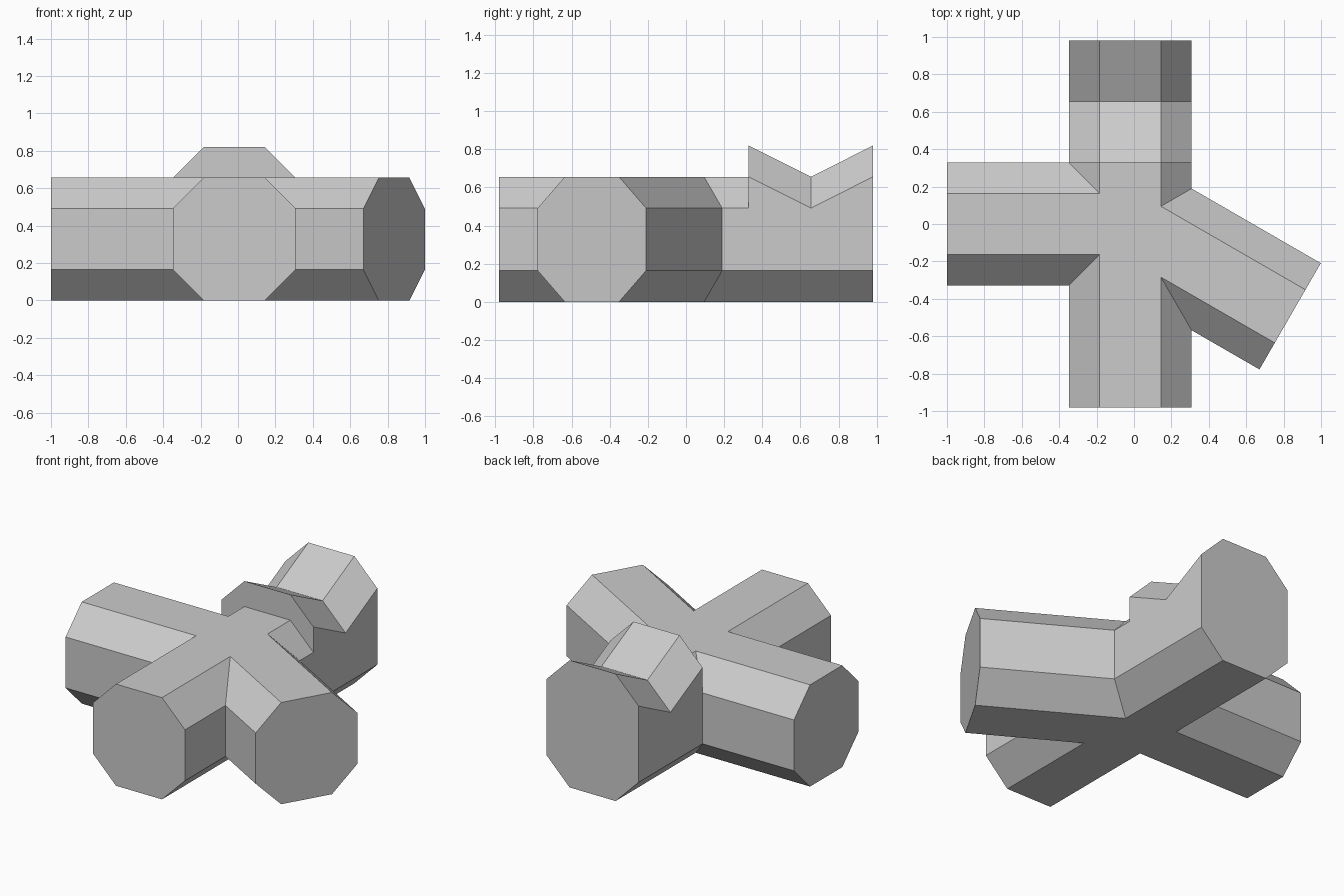
import bpy, bmesh, math
from mathutils import Matrix

cube = bpy.data.objects.get("Cube")
if cube:
    bpy.data.objects.remove(cube, do_unlink=True)

R, C = 0.328, 0.164          # octagon half width and chamfer
CX = -0.02                   # x position of the junction centre

grey = bpy.data.materials.new("light grey")
grey.use_nodes = True
grey.diffuse_color = (0.6, 0.6, 0.6, 1)
bsdf = next(n for n in grey.node_tree.nodes if n.type == 'BSDF_PRINCIPLED')
bsdf.inputs["Base Color"].default_value = (0.6, 0.6, 0.6, 1)


def pipe(name, stations, angle):
    """Octagonal pipe along local +x; stations are (distance, raise of upper half)."""
    bm = bmesh.new()
    rings = []
    for d, up in stations:
        ring = [(-C, 0), (C, 0), (R, C), (R, 3 * C + up),
                (C, 4 * C + up), (-C, 4 * C + up), (-R, 3 * C + up), (-R, C)]
        rings.append([bm.verts.new((d, y, z)) for y, z in ring])
    for a, b in zip(rings, rings[1:]):
        for i in range(8):
            j = (i + 1) % 8
            bm.faces.new((a[i], a[j], b[j], b[i]))
    bm.faces.new(rings[0])
    bm.faces.new(rings[-1])
    bmesh.ops.recalc_face_normals(bm, faces=bm.faces)
    bm.transform(Matrix.Translation((CX, 0, 0)) @ Matrix.Rotation(math.radians(angle), 4, 'Z'))
    mesh = bpy.data.meshes.new(name)
    bm.to_mesh(mesh)
    bm.free()
    mesh.materials.append(grey)
    obj = bpy.data.objects.new(name, mesh)
    bpy.context.collection.objects.link(obj)
    return obj


# Straight front pipe, side branch and angled branch
junction = pipe("pipe_junction", [(-R, 0), (0.98, 0)], -90)
side = pipe("side_branch", [(0, 0), (0.98, 0)], 180)
angled = pipe("angled_branch", [(0, 0), (0.987, 0)], -30)

# Rear pipe with a valley across its raised roof
rear = pipe("rear_pipe", [(R, C), (2 * R, 0), (0.98, C)], 90)

# Weld the branches into one body
for branch in (side, angled, rear):
    mod = junction.modifiers.new("Join " + branch.name, 'BOOLEAN')
    mod.operation = 'UNION'
    mod.solver = 'EXACT'
    mod.object = branch
    bpy.context.view_layer.objects.active = junction
    bpy.ops.object.modifier_apply(modifier=mod.name)
    bpy.data.objects.remove(branch, do_unlink=True)
